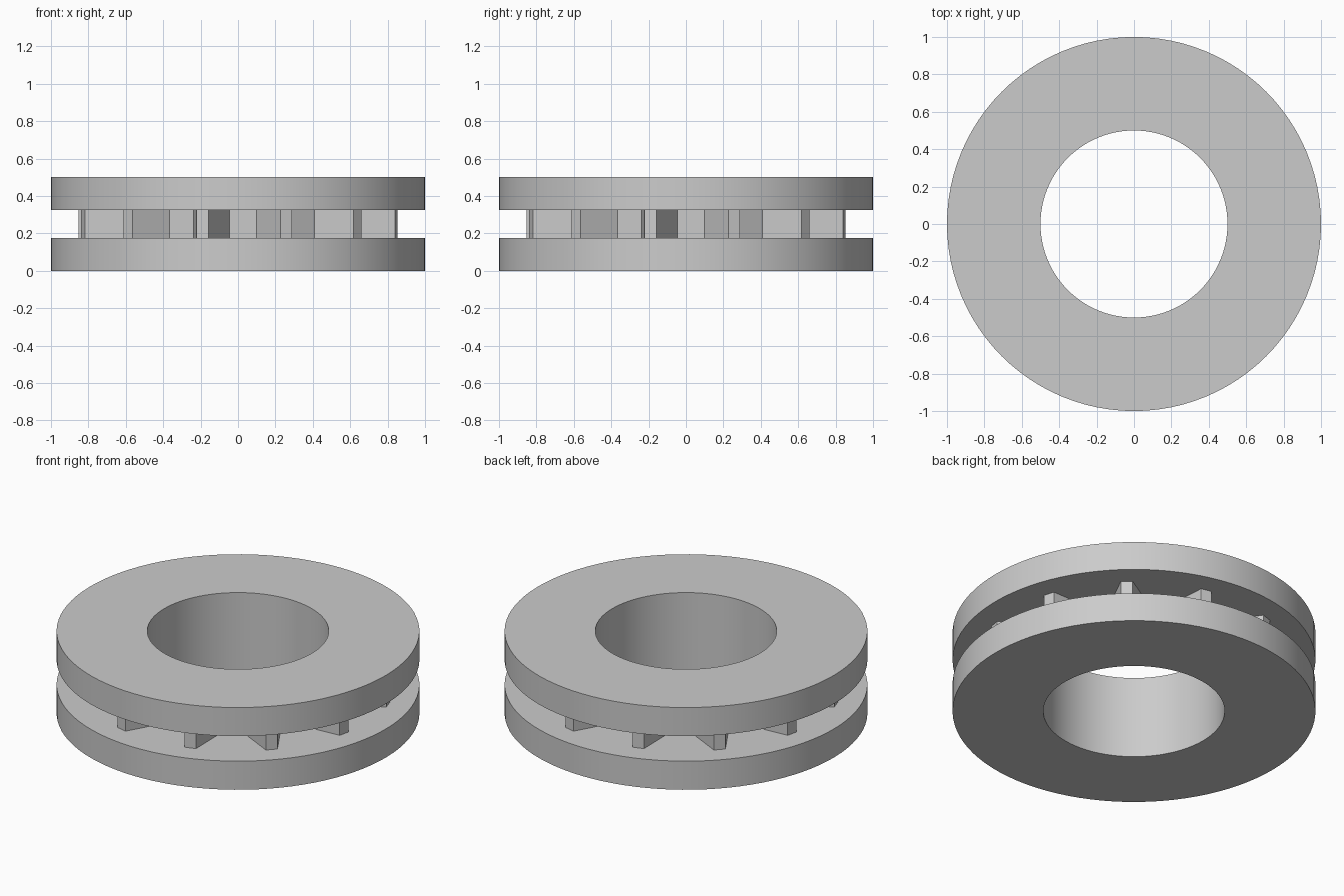
import bpy, bmesh, math

if "Cube" in bpy.data.objects:
    bpy.data.objects.remove(bpy.data.objects["Cube"])

OUTER_R, BORE_R = 1.0, 0.5
HEIGHT, DISC_H = 0.5, 0.174
TEETH = 12
TIP_R, TIP_HALF = 0.868, 0.0325          # tooth tip distance and half width
VALLEY_R, VALLEY_HALF = 0.65, 0.0725     # flat between teeth
FIRST_ANGLE = math.radians(-90 + 17.35)

steel = bpy.data.materials.new("steel_grey")
steel.diffuse_color = (0.6, 0.6, 0.6, 1)
steel.use_nodes = True
steel.node_tree.nodes["Principled BSDF"].inputs["Base Color"].default_value = steel.diffuse_color


def prism(name, outline, z0, z1):
    """Extrude a closed xy outline from z0 to z1."""
    bm = bmesh.new()
    base = bm.faces.new([bm.verts.new((x, y, z0)) for x, y in outline])
    top = bmesh.ops.extrude_face_region(bm, geom=[base])["geom"]
    verts = [g for g in top if isinstance(g, bmesh.types.BMVert)]
    bmesh.ops.translate(bm, verts=verts, vec=(0, 0, z1 - z0))
    bmesh.ops.recalc_face_normals(bm, faces=bm.faces)
    mesh = bpy.data.meshes.new(name)
    bm.to_mesh(mesh)
    bm.free()
    mesh.materials.append(steel)
    obj = bpy.data.objects.new(name, mesh)
    bpy.context.collection.objects.link(obj)
    return obj


def circle(r, n=96):
    return [(r * math.cos(math.tau * i / n), r * math.sin(math.tau * i / n))
            for i in range(n)]


def flat(angle, r, half):
    """Both ends of a tangential edge at distance r."""
    c, s = math.cos(angle), math.sin(angle)
    return [(r * c - t * s, r * s + t * c) for t in (-half, half)]


def combine(body, other, operation):
    mod = body.modifiers.new(operation.lower(), "BOOLEAN")
    mod.operation, mod.object, mod.solver = operation, other, "EXACT"
    bpy.context.view_layer.objects.active = body
    bpy.ops.object.modifier_apply(modifier=mod.name)
    bpy.data.objects.remove(other)


# Toothed spacer outline: tip flat, then valley flat, repeated
outline = []
for i in range(TEETH):
    a = FIRST_ANGLE + i * math.tau / TEETH
    outline += flat(a, TIP_R, TIP_HALF)
    outline += flat(a + math.pi / TEETH, VALLEY_R, VALLEY_HALF)

# Two discs joined by the spacer, then bored through
body = prism("toothed_double_ring", circle(OUTER_R), 0, DISC_H)
spacer = prism("toothed_spacer", outline, DISC_H - 0.05, HEIGHT - DISC_H + 0.05)
upper = prism("upper_disc", circle(OUTER_R), HEIGHT - DISC_H, HEIGHT)
bore = prism("bore_cutter", circle(BORE_R), -0.1, HEIGHT + 0.1)
combine(body, spacer, "UNION")
combine(body, upper, "UNION")
combine(body, bore, "DIFFERENCE")

# Smooth round walls, crisp rims and teeth
body.select_set(True)
bpy.context.view_layer.objects.active = body
bpy.ops.object.shade_smooth_by_angle(angle=math.radians(30))
